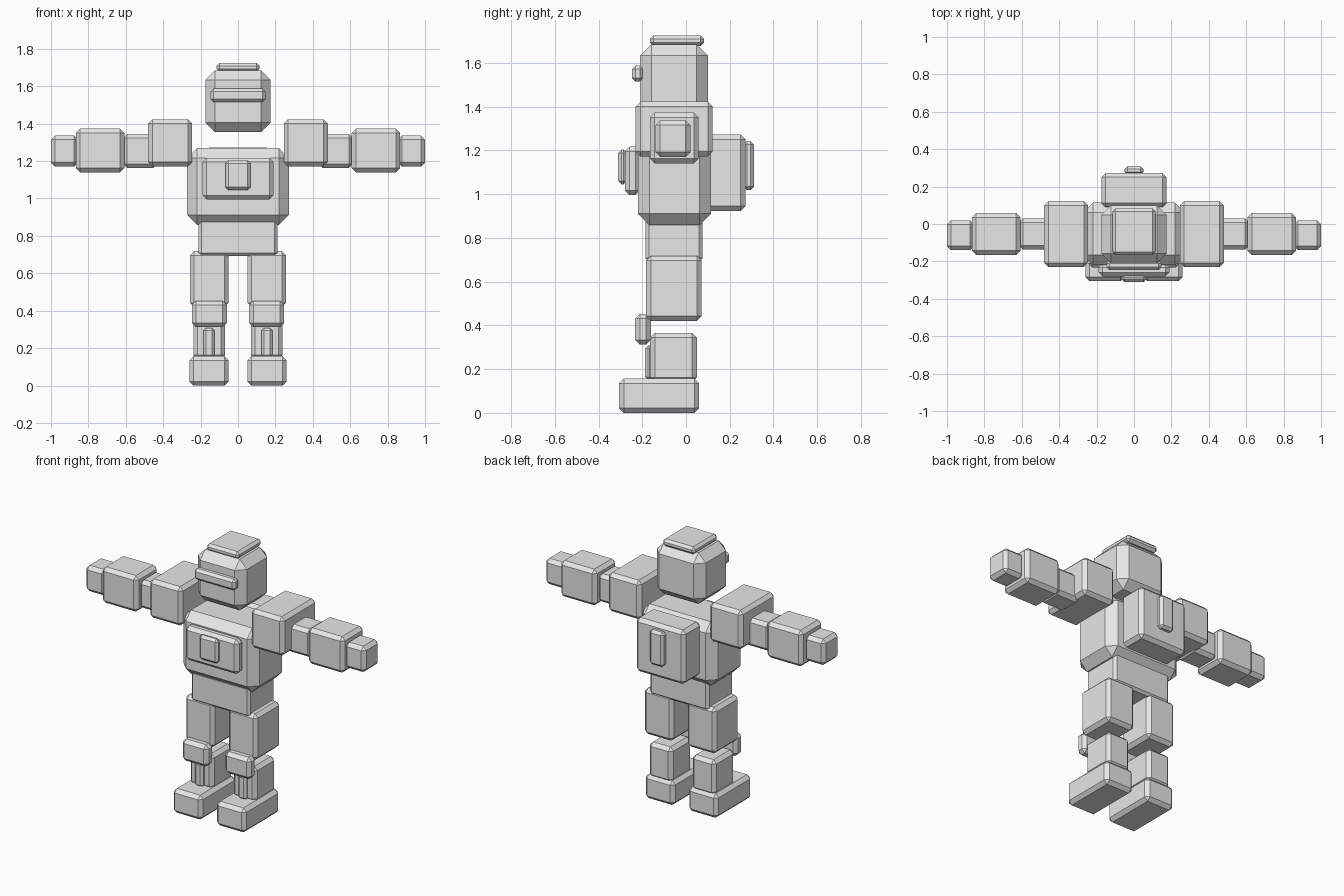
import bpy
import bmesh

if "Cube" in bpy.data.objects:
    bpy.data.objects.remove(bpy.data.objects["Cube"])

grey = bpy.data.materials.new("light grey")
grey.diffuse_color = (0.8, 0.8, 0.8, 1)
grey.use_nodes = True
grey.node_tree.nodes["Principled BSDF"].inputs["Base Color"].default_value = grey.diffuse_color


def block(name, x, y, z, chamfer=0.022):
    """Chamfered box spanning the given (low, high) ranges."""
    bm = bmesh.new()
    bmesh.ops.create_cube(bm, size=1)
    for v in bm.verts:
        v.co = [(r[0] + r[1]) / 2 + c * (r[1] - r[0]) for c, r in zip(v.co, (x, y, z))]
    bmesh.ops.bevel(bm, geom=bm.edges[:], offset=chamfer, segments=1,
                    affect='EDGES', clamp_overlap=True)
    bmesh.ops.recalc_face_normals(bm, faces=bm.faces[:])
    mesh = bpy.data.meshes.new(name)
    bm.to_mesh(mesh)
    bm.free()
    mesh.materials.append(grey)
    obj = bpy.data.objects.new(name, mesh)
    bpy.context.collection.objects.link(obj)
    return obj


def centre(name, half, y, z, chamfer=0.022):
    block(name, (-half, half), y, z, chamfer)


def pair(name, x, y, z, chamfer=0.022):
    block("left_" + name, x, y, z, chamfer)
    block("right_" + name, (-x[1], -x[0]), y, z, chamfer)


# Head
centre("head", 0.175, (-0.21, 0.10), (1.355, 1.685), 0.052)
centre("head_cap", 0.115, (-0.165, 0.083), (1.677, 1.725), 0.016)
centre("visor", 0.147, (-0.247, -0.195), (1.515, 1.587), 0.016)

# Torso with chest plate and backpack
centre("torso", 0.272, (-0.22, 0.114), (0.858, 1.27), 0.053)
centre("chest_plate", 0.19, (-0.28, -0.21), (0.995, 1.217))
centre("chest_core", 0.067, (-0.31, -0.27), (1.045, 1.203), 0.016)
centre("backpack", 0.175, (0.09, 0.272), (0.923, 1.272))
centre("backpack_panel", 0.05, (0.262, 0.31), (1.018, 1.242), 0.016)
centre("pelvis", 0.21, (-0.186, 0.076), (0.692, 0.89), 0.016)

# Arms stretched sideways
pair("shoulder", (0.246, 0.48), (-0.23, 0.122), (1.172, 1.423))
pair("upper_arm", (0.43, 0.615), (-0.137, 0.03), (1.163, 1.345))
pair("forearm", (0.608, 0.866), (-0.165, 0.058), (1.14, 1.373))
pair("hand", (0.855, 1.0), (-0.14, 0.02), (1.17, 1.337))

# Legs
pair("thigh", (0.05, 0.257), (-0.183, 0.072), (0.42, 0.718))
pair("knee_pad", (0.06, 0.246), (-0.233, -0.16), (0.312, 0.453))
pair("shin", (0.07, 0.238), (-0.164, 0.05), (0.14, 0.366))
pair("shin_strip", (0.125, 0.185), (-0.187, -0.152), (0.15, 0.308), 0.014)
pair("foot", (0.05, 0.26), (-0.306, 0.06), (0.0, 0.157))
